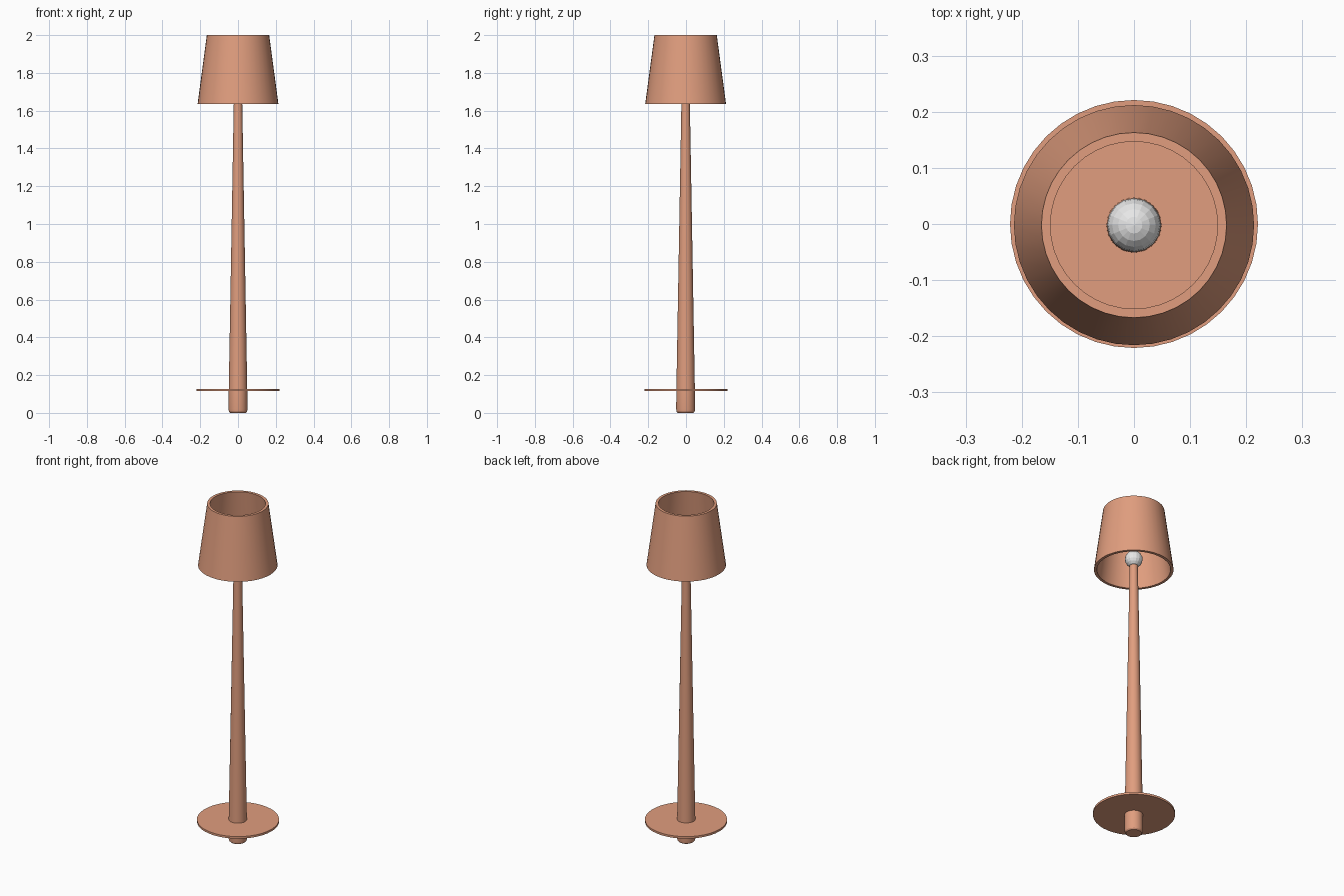
import bpy
import math

cube = bpy.data.objects.get("Cube")
if cube:
    bpy.data.objects.remove(cube, do_unlink=True)


def make_material(name, color):
    mat = bpy.data.materials.new(name)
    mat.use_nodes = True
    mat.diffuse_color = (*color, 1)
    bsdf = mat.node_tree.nodes["Principled BSDF"]
    bsdf.inputs["Base Color"].default_value = (*color, 1)
    bsdf.inputs["Roughness"].default_value = 0.6
    return mat


copper = make_material("copper", (0.75, 0.34, 0.21))
white = make_material("bulb white", (0.8, 0.8, 0.8))


def lathe(name, profile, mat, segments=32, closed=False, y=0.0):
    """Spin a (radius, height) profile around z; open profiles get end caps."""
    verts, faces = [], []
    for r, z in profile:
        for i in range(segments):
            a = 2 * math.pi * i / segments
            verts.append((r * math.cos(a), r * math.sin(a), z))
    rings = len(profile)
    for k in range(rings if closed else rings - 1):
        low, high = k * segments, (k + 1) % rings * segments
        for i in range(segments):
            j = (i + 1) % segments
            faces.append((low + i, low + j, high + j, high + i))
    if not closed:
        faces.append(tuple(reversed(range(segments))))
        faces.append(tuple(range((rings - 1) * segments, rings * segments)))
    mesh = bpy.data.meshes.new(name)
    mesh.from_pydata(verts, [], faces)
    mesh.materials.append(mat)
    obj = bpy.data.objects.new(name, mesh)
    obj.location.y = y
    bpy.context.collection.objects.link(obj)
    bpy.ops.object.select_all(action="DESELECT")
    obj.select_set(True)
    bpy.context.view_layer.objects.active = obj
    bpy.ops.object.shade_smooth_by_angle(angle=math.radians(30))
    return obj


# Tapered pole with a rounded foot
lathe("pole", [(0.042, 0), (0.048, 0.007), (0.05, 0.02), (0.049, 0.12),
               (0.022, 1.66)], copper, y=-0.002)

# Thin round base plate
lathe("base_plate", [(0.221, 0.115), (0.221, 0.127)], copper, segments=40)

# Hollow lamp shade, wider at the bottom
lathe("lamp_shade", [(0.214, 1.635), (0.165, 2.0), (0.149, 2.0), (0.198, 1.635)],
      copper, segments=40, closed=True, y=-0.002)

# Faceted light bulb on top of the pole
bpy.ops.mesh.primitive_uv_sphere_add(segments=16, ring_count=10, radius=0.048,
                                     location=(0, -0.002, 1.7))
bulb = bpy.context.object
bulb.name = "light_bulb"
bulb.data.materials.append(white)
